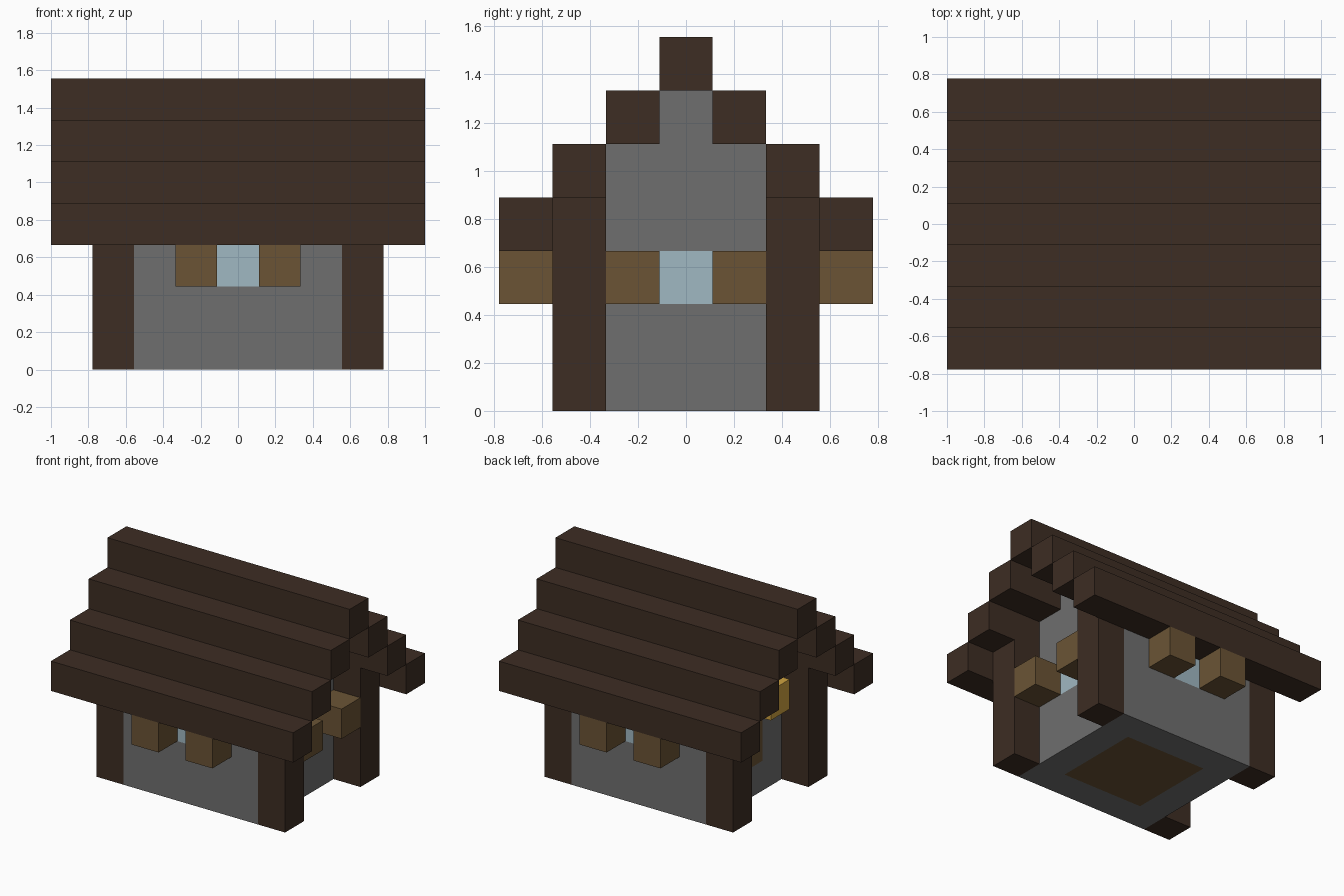
import bpy
import bmesh
from mathutils import Matrix, Vector

CELL = 2 / 9  # the house is built on a nine-block-long grid

default_cube = bpy.data.objects.get("Cube")
if default_cube:
    bpy.data.objects.remove(default_cube, do_unlink=True)


def make_material(name, *rgb):
    """Flat material from 0-255 display values."""
    linear = [((c / 255 + 0.055) / 1.055) ** 2.4 for c in rgb]
    mat = bpy.data.materials.new(name)
    mat.use_nodes = True
    mat.diffuse_color = (*linear, 1)
    bsdf = mat.node_tree.nodes["Principled BSDF"]
    bsdf.inputs["Base Color"].default_value = (*linear, 1)
    bsdf.inputs["Roughness"].default_value = 0.9
    return mat


dark_wood = make_material("dark wood", 61, 45, 35)
stone = make_material("grey stone", 111, 111, 111)
wood = make_material("brown wood", 107, 84, 53)
glass = make_material("pale blue glass", 160, 184, 194)
lamp = make_material("golden lamp", 208, 163, 64)


def build(name, mat, *blocks):
    """Join blocks into one object; each is (x, y, z) ranges of cells, inclusive."""
    bm = bmesh.new()
    for block in blocks:
        spans = [r if isinstance(r, tuple) else (r, r) for r in block]
        size = Vector([hi - lo + 1 for lo, hi in spans]) * CELL
        centre = Vector([(lo + hi) / 2 for lo, hi in spans]) * CELL
        centre.z += CELL / 2
        bmesh.ops.create_cube(
            bm, size=1, matrix=Matrix.Translation(centre) @ Matrix.Diagonal((*size, 1)))
    mesh = bpy.data.meshes.new(name)
    bm.to_mesh(mesh)
    bm.free()
    mesh.materials.append(mat)
    obj = bpy.data.objects.new(name, mesh)
    bpy.context.collection.objects.link(obj)
    return obj


# Stepped roof: a ridge beam and three pairs of lower beams
build("roof_ridge", dark_wood, ((-4, 4), 0, 6))
for step in (1, 2, 3):
    for side, label in ((-1, "front"), (1, "back")):
        build(f"roof_beam_{label}_{step}", dark_wood, ((-4, 4), side * step, 6 - step))

# Corner posts, standing proud of the end walls
for x, x_label in ((-3, "right"), (3, "left")):
    for y, y_label in ((-2, "front"), (2, "back")):
        build(f"post_{y_label}_{x_label}", dark_wood, (x, y, (0, 3)))

# Long walls with a central window and two shutters
for side, label in ((-1, "front"), (1, "back")):
    y = 2 * side
    build(f"wall_{label}", stone,
          ((-2, 2), y, (0, 1)), ((-2, -1), y, 2), ((1, 2), y, 2), ((-2, 2), y, 3))
    build(f"window_{label}", glass, (0, y, 2))
    build(f"shutters_{label}", wood, (-1, 3 * side, 2), (1, 3 * side, 2))

# Left end wall with window, shutters and gable
build("wall_left", stone,
      (2, (-1, 1), (0, 1)), (2, -1, 2), (2, 1, 2), (2, (-1, 1), (3, 4)), (2, 0, 5))
build("window_left", glass, (2, 0, 2))
build("shutters_left", wood, (3, -1, 2), (3, 1, 2))

# Right end wall with door, lamp above it and gable
build("wall_right", stone,
      (-2, (-1, 1), 0), (-2, -1, (1, 2)), (-2, 1, (1, 2)),
      (-2, (-1, 1), (3, 4)), (-2, 0, 5))
build("door", wood, (-2, 0, (1, 2)))
build("door_lamp", lamp, (-3, 0, 3))

# Wooden floor inside the walls
build("floor", wood, ((-1, 1), (-1, 1), 0))
